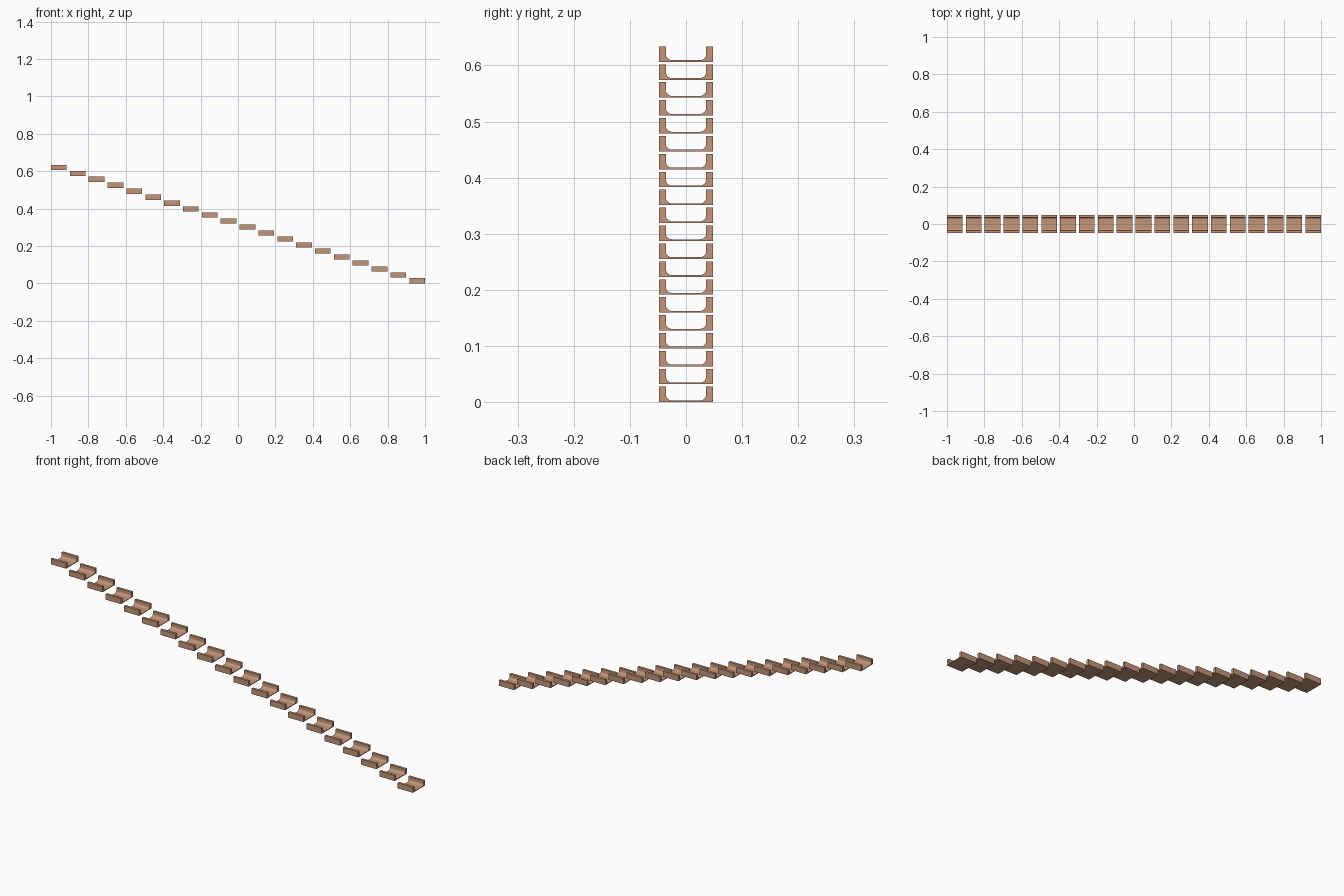
import bpy, bmesh, math

if "Cube" in bpy.data.objects:
    bpy.data.objects.remove(bpy.data.objects["Cube"])

COUNT = 20
LENGTH, HALF_W, HEIGHT = 0.084, 0.048, 0.0275
INNER, FLOOR, RADIUS = 0.036, 0.003, 0.011
RISE = 0.634 - HEIGHT

clay = bpy.data.materials.new("warm tan clay")
clay.diffuse_color = (0.55, 0.30, 0.19, 1)
clay.use_nodes = True
clay.node_tree.nodes["Principled BSDF"].inputs["Base Color"].default_value = clay.diffuse_color

# U-shaped channel cross-section (y, z) with rounded inner corners
half = [(INNER - RADIUS + RADIUS * math.cos(a), FLOOR + RADIUS - RADIUS * math.sin(a))
        for a in (math.pi / 2 * i / 8 for i in range(9))]
right = [(HALF_W, 0), (HALF_W, HEIGHT), (INNER, HEIGHT)] + half
profile = right + [(-y, z) for y, z in reversed(right)]

# Extrude the section along x
mesh = bpy.data.meshes.new("channel_block")
bm = bmesh.new()
face = bm.faces.new([bm.verts.new((-LENGTH / 2, y, z)) for y, z in profile])
ext = bmesh.ops.extrude_face_region(bm, geom=[face], use_keep_orig=True)
moved = [v for v in ext["geom"] if isinstance(v, bmesh.types.BMVert)]
bmesh.ops.translate(bm, verts=moved, vec=(LENGTH, 0, 0))
bmesh.ops.recalc_face_normals(bm, faces=bm.faces)
bm.to_mesh(mesh)
bm.free()
mesh.materials.append(clay)
mesh.shade_smooth()
mesh.set_sharp_from_angle(angle=math.radians(30))

# Descending row of identical blocks
for i in range(COUNT):
    t = i / (COUNT - 1)
    block = bpy.data.objects.new(f"channel_block_{i + 1:02d}", mesh)
    block.location = (-1 + LENGTH / 2 + t * (2 - LENGTH), 0, RISE * (1 - t))
    bpy.context.collection.objects.link(block)
